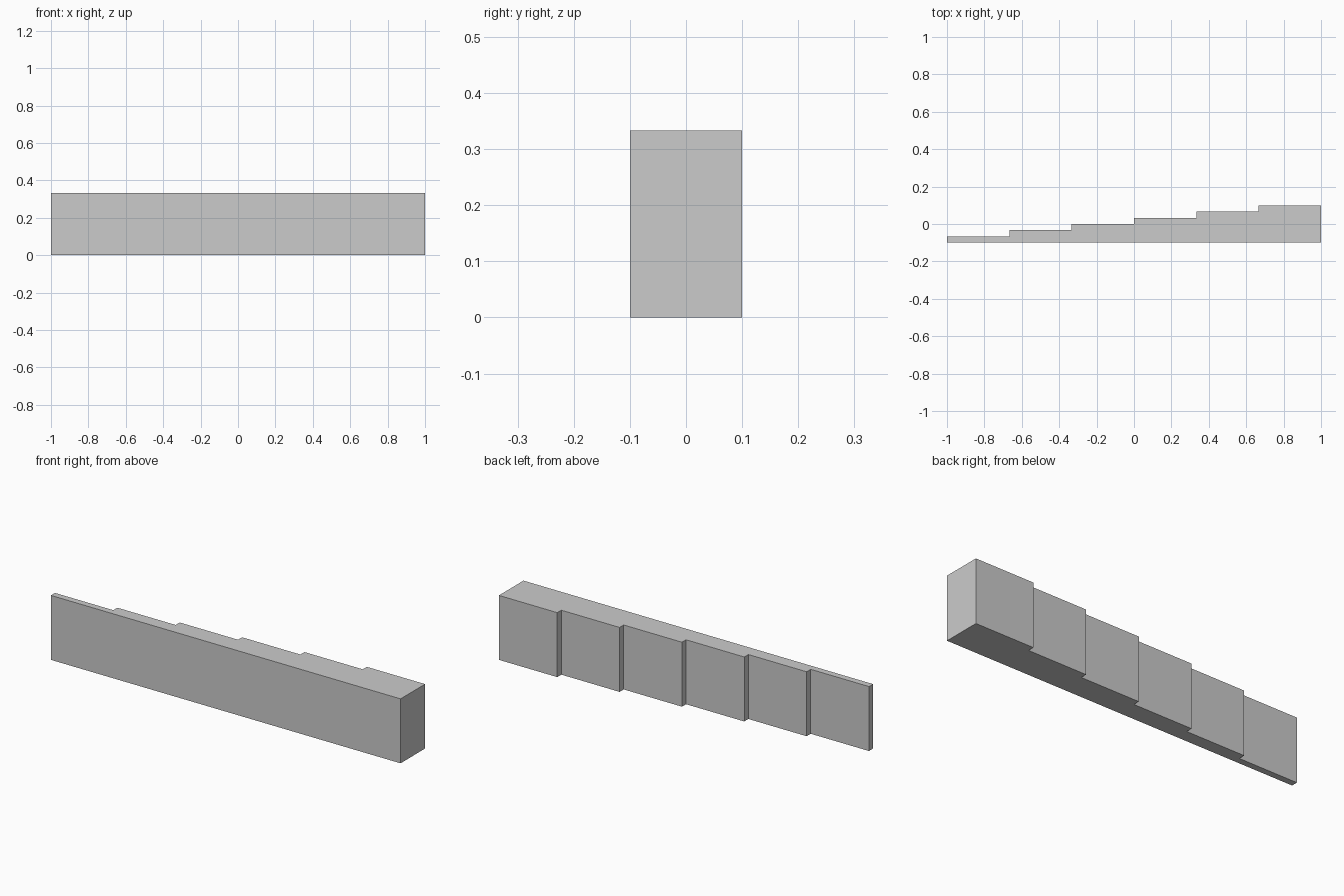
import bpy
import bmesh

cube = bpy.data.objects.get("Cube")
if cube:
    bpy.data.objects.remove(cube, do_unlink=True)

LENGTH, DEPTH, HEIGHT, STEPS = 2.0, 0.2, 1 / 3, 6

# Plain grey
grey = bpy.data.materials.new("light grey")
grey.use_nodes = True
colour = (0.6, 0.6, 0.6, 1)
grey.diffuse_color = colour
grey.node_tree.nodes["Principled BSDF"].inputs["Base Color"].default_value = colour

# Stepped plan outline: straight front, back stepping out towards the left end
run, rise = LENGTH / STEPS, DEPTH / STEPS
x0, y0 = -LENGTH / 2, -DEPTH / 2
outline = [(x0, y0), (x0 + LENGTH, y0)]
for i in reversed(range(STEPS)):
    y = y0 + (i + 1) * rise
    outline += [(x0 + (i + 1) * run, y), (x0 + i * run, y)]

# Extrude the outline upwards into one solid block
bm = bmesh.new()
base = bm.faces.new([bm.verts.new((x, y, 0)) for x, y in outline])
top = bmesh.ops.extrude_face_region(bm, geom=[base], use_keep_orig=True)["geom"]
bmesh.ops.translate(bm, vec=(0, 0, HEIGHT),
                    verts=[v for v in top if isinstance(v, bmesh.types.BMVert)])
bmesh.ops.recalc_face_normals(bm, faces=bm.faces)
mesh = bpy.data.meshes.new("stepped_block")
bm.to_mesh(mesh)
bm.free()
mesh.materials.append(grey)
block = bpy.data.objects.new("stepped_block", mesh)
bpy.context.scene.collection.objects.link(block)
